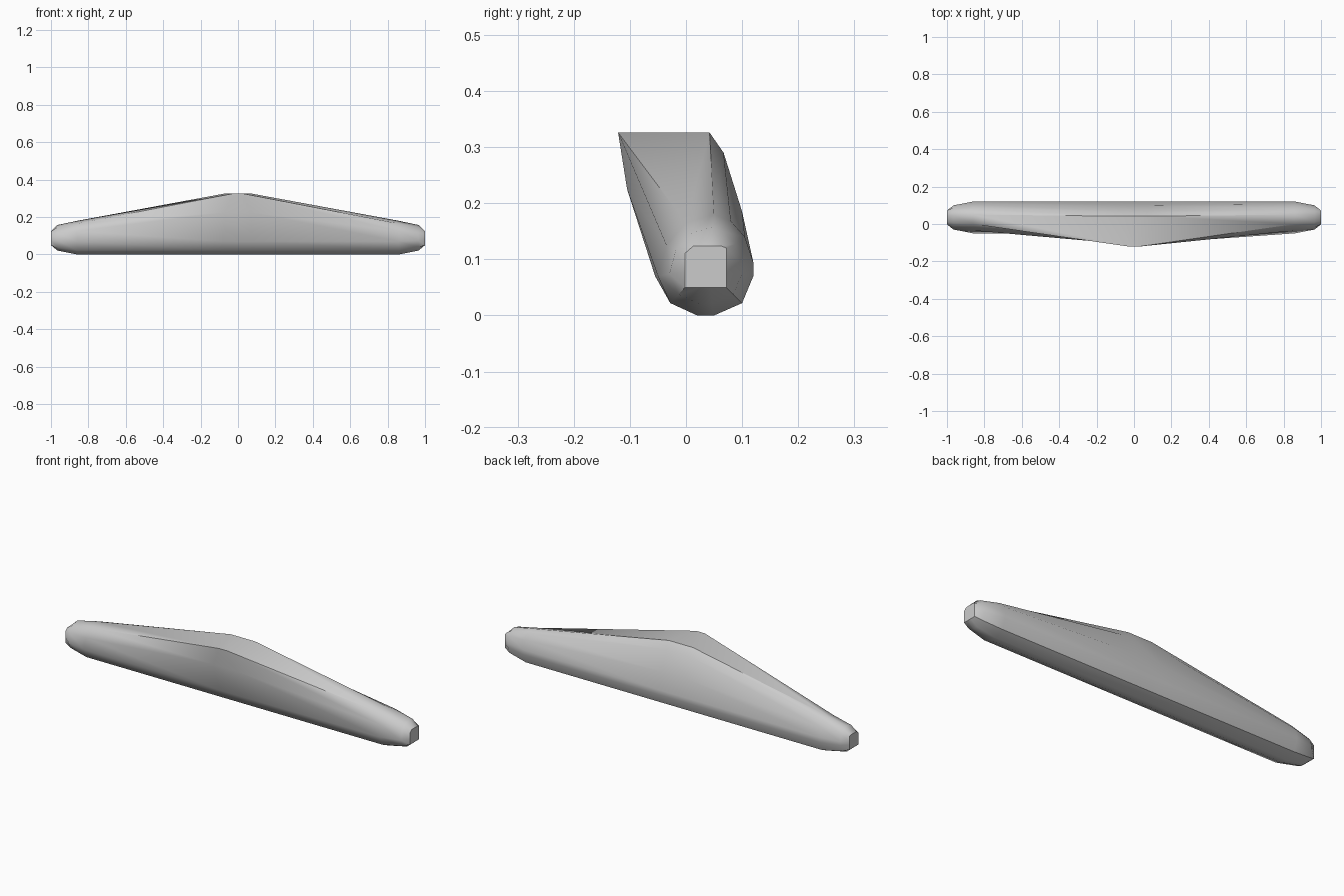
import bpy, bmesh, math

cube = bpy.data.objects.get("Cube")
if cube:
    bpy.data.objects.remove(cube, do_unlink=True)

# Cross-sections as (y, z), bottom first and round by the back
LOWER = [(0.02, 0), (0.05, 0), (0.1, 0.022), (0.12, 0.07), (0.12, 0.095)]
MIDDLE = LOWER + [(0.1, 0.185), (0.067, 0.29), (0.042, 0.326),
                  (-0.121, 0.326), (-0.105, 0.225), (-0.055, 0.07), (-0.028, 0.022)]
SHOULDER = LOWER + [(0.105, 0.14), (0.08, 0.168), (0.05, 0.18),
                    (0.0, 0.165), (-0.035, 0.125), (-0.05, 0.07), (-0.028, 0.022)]
CY, CZ = 0.035, 0.087
FRONT_CORNER = 8


def shrunk(ring, scale, limit=1.0):
    """Scale a section about the tip axis; a limit squares it off."""
    def part(v):
        return max(-limit, min(limit, v * scale))
    return [(CY + part(y - CY), CZ + part(z - CZ)) for y, z in ring]


half = [(0.07, MIDDLE), (0.86, SHOULDER),
        (0.965, shrunk(SHOULDER, 0.76)), (1.0, shrunk(SHOULDER, 0.62, 0.037))]
sections = [(-x, ring) for x, ring in reversed(half)] + half

# Loft the body through all sections
bm = bmesh.new()
rings = []
for x, ring in sections:
    verts = []
    for i, (y, z) in enumerate(ring):
        narrow = 0.35 if ring is MIDDLE and i == FRONT_CORNER else 1
        verts.append(bm.verts.new((x * narrow, y, z)))
    rings.append(verts)
for a, b in zip(rings, rings[1:]):
    for i in range(len(a)):
        j = (i + 1) % len(a)
        bm.faces.new((a[i], a[j], b[j], b[i]))
bm.faces.new(rings[0])
bm.faces.new(rings[-1])
bmesh.ops.recalc_face_normals(bm, faces=bm.faces)

mesh = bpy.data.meshes.new("tapered_bar")
bm.to_mesh(mesh)
bm.free()
bar = bpy.data.objects.new("tapered_bar", mesh)
bpy.context.collection.objects.link(bar)

# Plain grey finish
grey = bpy.data.materials.new("light_grey")
grey.use_nodes = True
colour = (0.6, 0.6, 0.6, 1)
grey.diffuse_color = colour
for node in grey.node_tree.nodes:
    if node.type == 'BSDF_PRINCIPLED':
        node.inputs["Base Color"].default_value = colour
mesh.materials.append(grey)

# Smooth shading with crisp end caps
bpy.ops.object.select_all(action='DESELECT')
bar.select_set(True)
bpy.context.view_layer.objects.active = bar
bpy.ops.object.shade_smooth_by_angle(angle=math.radians(40))
